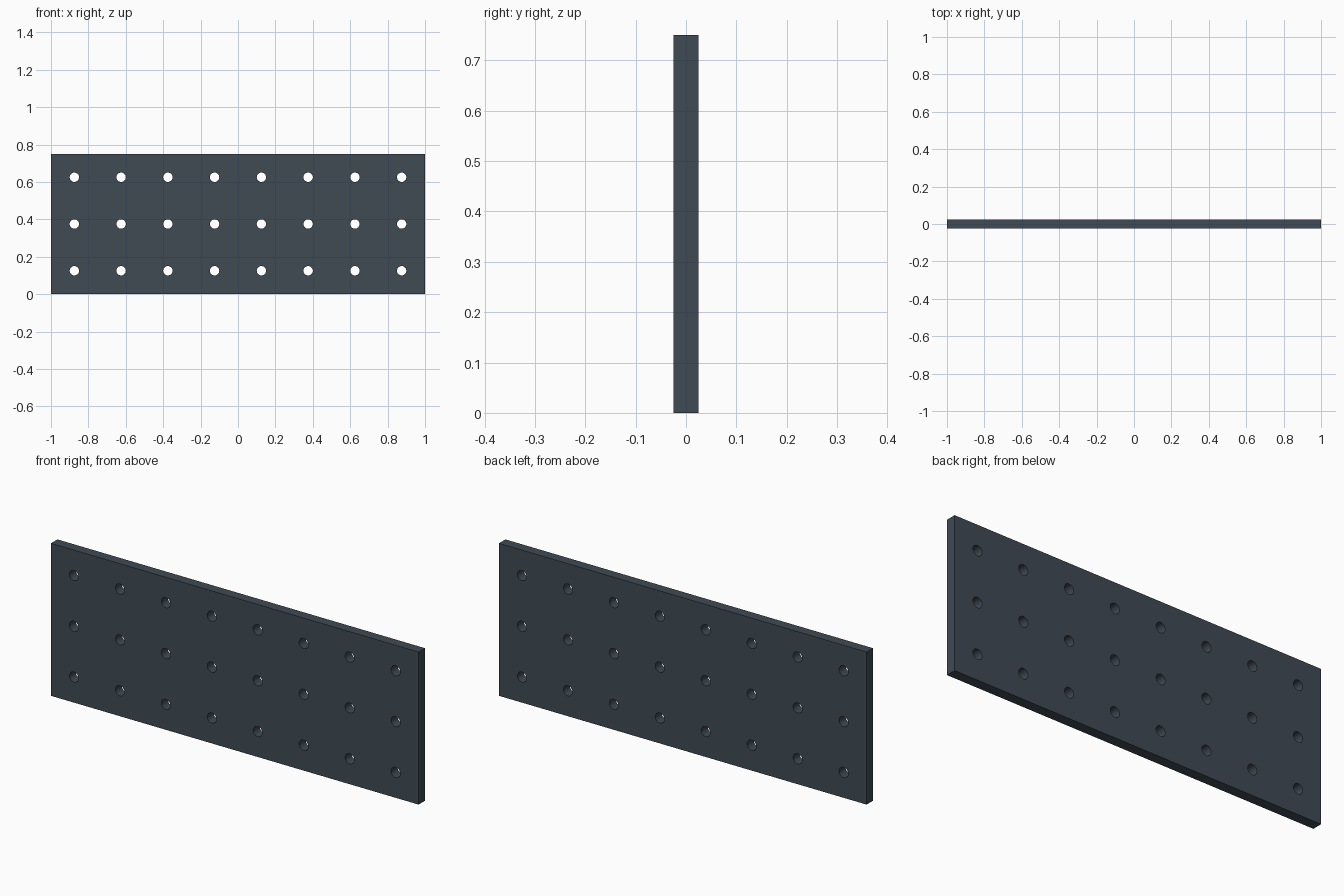
import bpy, bmesh, math

if "Cube" in bpy.data.objects:
    bpy.data.objects.remove(bpy.data.objects["Cube"])

COLS, ROWS, CELL = 8, 3, 0.25
RADIUS, THICK, SIDES = 0.025, 0.05, 32


def holed_cell(bm, cx, cz):
    """Square cell with a round hole in its middle."""
    inner, outer = [], []
    for k in range(SIDES):
        a = 2 * math.pi * k / SIDES
        c, s = math.cos(a), math.sin(a)
        r = CELL / 2 / max(abs(c), abs(s))
        inner.append(bm.verts.new((cx + RADIUS * c, 0, cz + RADIUS * s)))
        outer.append(bm.verts.new((cx + r * c, 0, cz + r * s)))
    for k in range(SIDES):
        j = (k + 1) % SIDES
        bm.faces.new((inner[k], outer[k], outer[j], inner[j]))


# Sheet made of a grid of holed cells
bm = bmesh.new()
for i in range(COLS):
    for j in range(ROWS):
        holed_cell(bm, (i - (COLS - 1) / 2) * CELL, (j + 0.5) * CELL)
bmesh.ops.remove_doubles(bm, verts=bm.verts, dist=1e-4)
mesh = bpy.data.meshes.new("perforated_panel")
bm.to_mesh(mesh)
bm.free()
panel = bpy.data.objects.new("perforated_panel", mesh)
bpy.context.collection.objects.link(panel)

# Panel thickness, centred on y = 0
solid = panel.modifiers.new("thickness", 'SOLIDIFY')
solid.thickness = THICK
solid.offset = 0
bpy.context.view_layer.objects.active = panel
panel.select_set(True)
bpy.ops.object.modifier_apply(modifier=solid.name)

# Smooth hole walls, crisp edges
bpy.ops.object.shade_smooth_by_angle(angle=math.radians(30))

# Dark slate colour
mat = bpy.data.materials.new("dark_slate")
mat.diffuse_color = (0.05, 0.068, 0.088, 1)
mat.use_nodes = True
mat.node_tree.nodes["Principled BSDF"].inputs["Base Color"].default_value = mat.diffuse_color
mesh.materials.append(mat)
